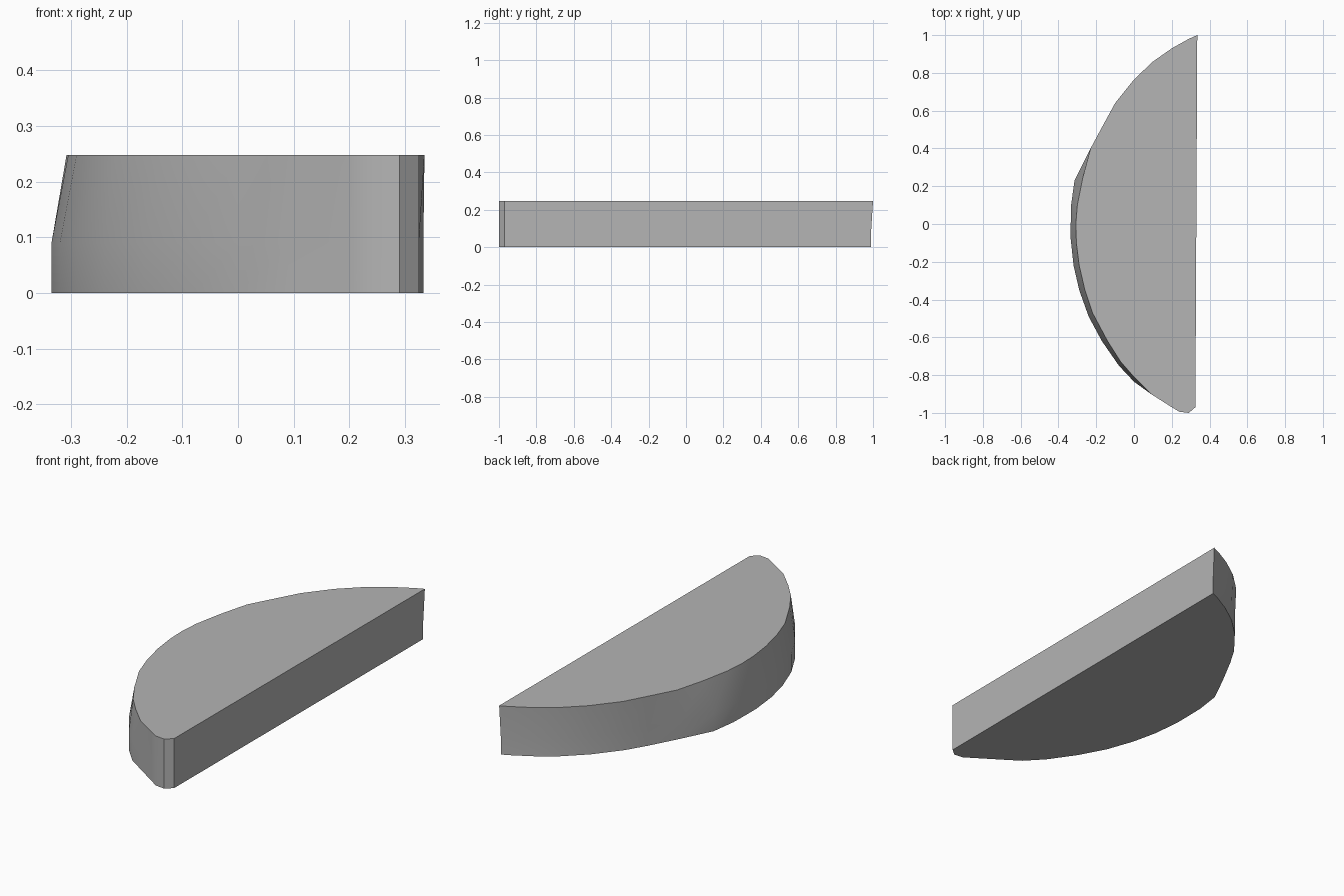
import bpy
import bmesh
import math

cube = bpy.data.objects.get("Cube")
if cube:
    bpy.data.objects.remove(cube, do_unlink=True)

HEIGHT = 0.248
BELLY = 0.09

# Rim outlines, running from the back tip round the curve to the front corner
top_rim = [
    (.335, 1), (.29, .98), (.2, .93), (.1, .86), (0, .765), (-.1, .64),
    (-.16, .53), (-.23, .4), (-.27, .25), (-.3, .1), (-.308, 0),
    (-.305, -.1), (-.29, -.22), (-.26, -.35), (-.22, -.47), (-.14, -.62),
    (-.07, -.73), (0, -.81), (.09, -.9), (.2, -.97), (.24, -.994),
    (.29, -1), (.325, -.97),
]
lower_rim = [
    (.333, .99), (.29, .97), (.2, .92), (.1, .85), (0, .755), (-.1, .63),
    (-.16, .53), (-.24, .38), (-.315, .23), (-.333, .1), (-.335, 0),
    (-.335, -.08), (-.32, -.22), (-.29, -.35), (-.24, -.49), (-.17, -.62),
    (-.08, -.75), (0, -.835), (.09, -.895), (.2, -.967), (.24, -.994),
    (.29, -1), (.325, -.97),
]


def make_material(name, colour):
    material = bpy.data.materials.new(name)
    material.use_nodes = True
    material.diffuse_color = colour
    shader = next(n for n in material.node_tree.nodes
                  if n.type == 'BSDF_PRINCIPLED')
    shader.inputs["Base Color"].default_value = colour
    return material


def add_ring(bm, outline, z):
    return [bm.verts.new((x, y, z)) for x, y in outline]


def bridge(bm, low, high):
    count = len(low)
    for i in range(count):
        j = (i + 1) % count
        bm.faces.new((low[i], low[j], high[j], high[i]))


# Half-round slab: straight lower wall, then a wall leaning in to the top
bm = bmesh.new()
bottom = add_ring(bm, lower_rim, 0)
belly = add_ring(bm, lower_rim, BELLY)
top = add_ring(bm, top_rim, HEIGHT)
bridge(bm, bottom, belly)
bridge(bm, belly, top)
bm.faces.new(top)
bm.faces.new(bottom[::-1])
bmesh.ops.recalc_face_normals(bm, faces=bm.faces)

mesh = bpy.data.meshes.new("half_round_slab")
bm.to_mesh(mesh)
bm.free()
mesh.materials.append(make_material("plain_grey", (.46, .46, .46, 1)))
slab = bpy.data.objects.new("half_round_slab", mesh)
bpy.context.collection.objects.link(slab)

# Soft curved wall with crisp rims and corners
bpy.ops.object.select_all(action='DESELECT')
slab.select_set(True)
bpy.context.view_layer.objects.active = slab
bpy.ops.object.shade_smooth_by_angle(angle=math.radians(30))
